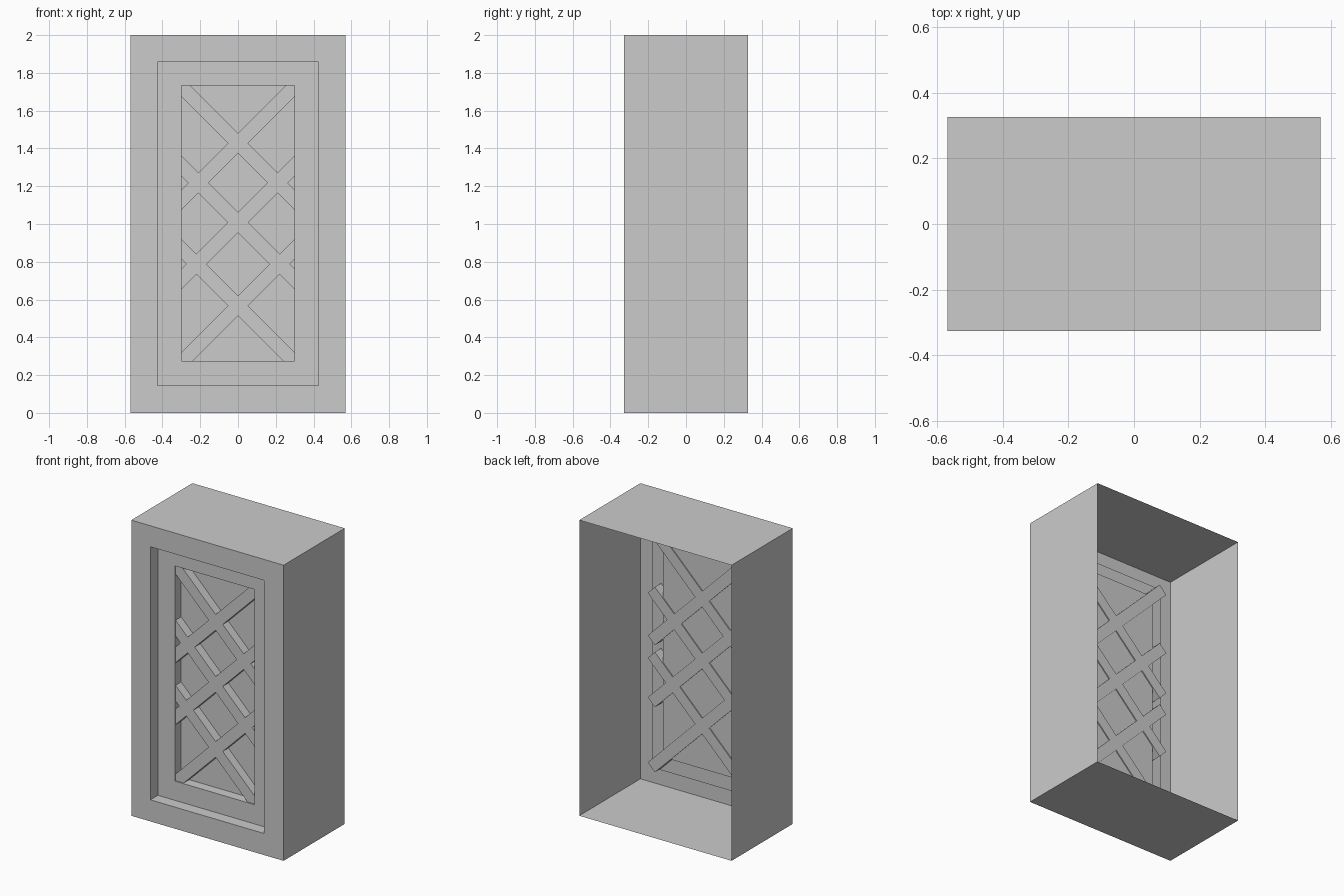
import bpy, bmesh, math
from mathutils import Matrix, Vector

if "Cube" in bpy.data.objects:
    bpy.data.objects.remove(bpy.data.objects["Cube"])

FRONT = -0.327
STEP1 = FRONT + 0.08      # first recess level
STEP2 = FRONT + 0.148     # back panel level


def finish(bm, name):
    mesh = bpy.data.meshes.new(name)
    bm.to_mesh(mesh)
    bm.free()
    obj = bpy.data.objects.new(name, mesh)
    bpy.context.collection.objects.link(obj)
    return obj


# Cabinet shell: one open-backed skin stepping inwards from rear rim to panel
# each ring: left, right, bottom, top, y
rings = [
    (-0.57, 0.57, 0.0, 2.0, -FRONT),
    (-0.57, 0.57, 0.0, 2.0, FRONT),
    (-0.427, 0.425, 0.146, 1.858, FRONT),
    (-0.427, 0.425, 0.146, 1.858, STEP1),
    (-0.30, 0.298, 0.276, 1.732, STEP1),
    (-0.30, 0.298, 0.276, 1.732, STEP2),
]
bm = bmesh.new()
loops = [[bm.verts.new((x, y, z)) for x, z in ((l, b), (r, b), (r, t), (l, t))]
         for l, r, b, t, y in rings]
for outer, inner in zip(loops, loops[1:]):
    for i in range(4):
        j = (i + 1) % 4
        bm.faces.new((outer[i], outer[j], inner[j], inner[i]))
bm.faces.new(loops[-1])
finish(bm, "cabinet_shell")

# Lattice: three crossing pairs of diagonal slats, poking slightly through the panel
SLAT_FRONT, SLAT_BACK = STEP1 + 0.008, STEP2 + 0.007
size = Vector((2 * 0.38 * math.sqrt(2), SLAT_BACK - SLAT_FRONT, 0.075))
for n, z in enumerate((0.568, 1.008, 1.427), 1):
    for side, angle in (("rising", -45), ("falling", 45)):
        bm = bmesh.new()
        bmesh.ops.create_cube(bm, size=1)
        bmesh.ops.scale(bm, vec=size, verts=bm.verts)
        bm.transform(Matrix.Rotation(math.radians(angle), 4, 'Y'))
        slat = finish(bm, f"lattice_slat_{side}_{n}")
        slat.location = (0, (SLAT_FRONT + SLAT_BACK) / 2, z)
